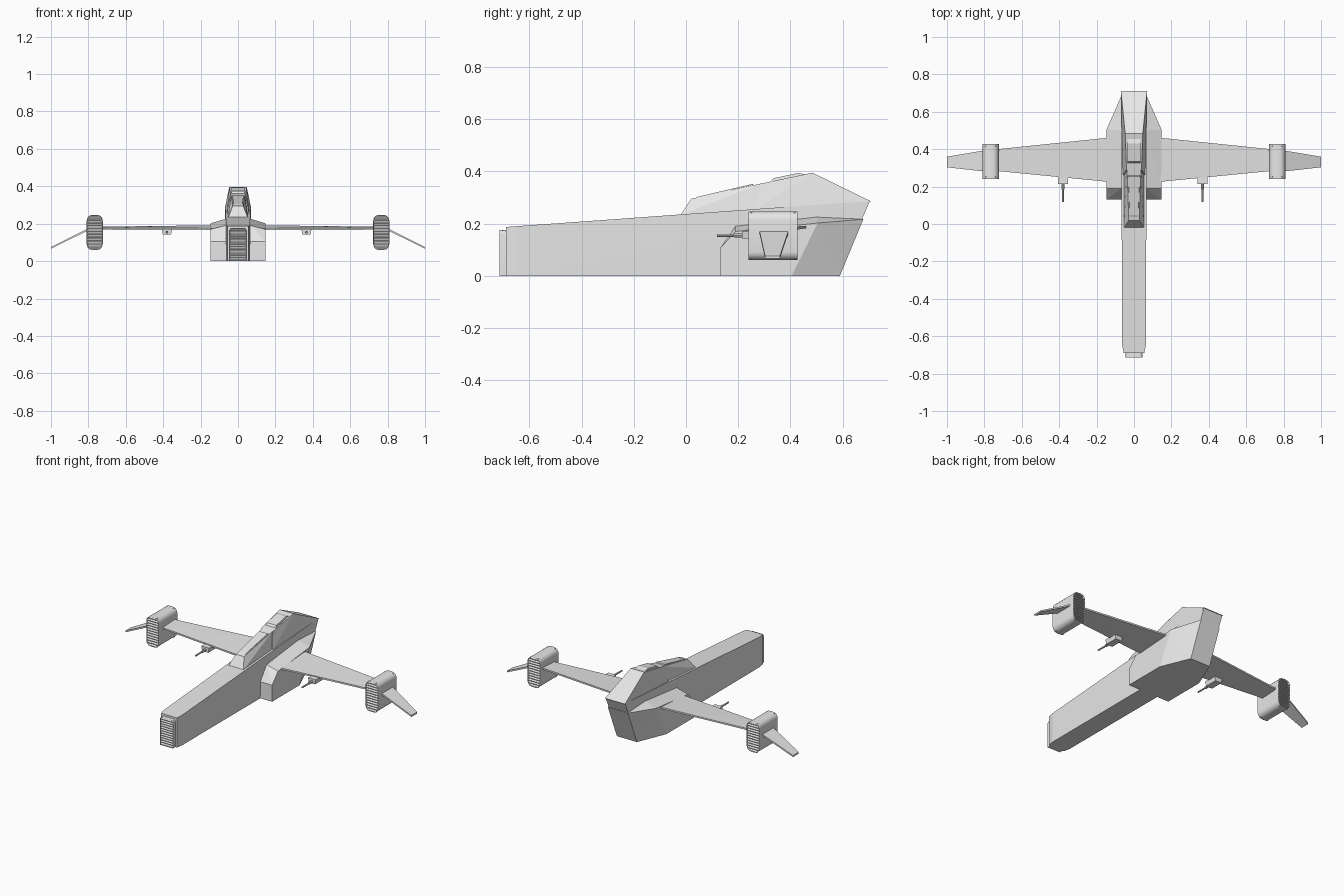
import bpy, bmesh, math
from mathutils import Vector

cube = bpy.data.objects.get("Cube")
if cube:
    bpy.data.objects.remove(cube, do_unlink=True)

GREY = (0.8, 0.8, 0.8, 1.0)
grey = bpy.data.materials.new("hull_grey")
grey.use_nodes = True
grey.diffuse_color = GREY
grey.node_tree.nodes["Principled BSDF"].inputs["Base Color"].default_value = GREY


def finish(name, bm):
    bmesh.ops.recalc_face_normals(bm, faces=bm.faces)
    mesh = bpy.data.meshes.new(name)
    bm.to_mesh(mesh)
    bm.free()
    mesh.materials.append(grey)
    obj = bpy.data.objects.new(name, mesh)
    bpy.context.collection.objects.link(obj)
    return obj


def hull(name, points, both=False):
    """Flat-sided convex solid; both=True adds the points mirrored in x."""
    bm = bmesh.new()
    pts = list(points)
    if both:
        pts += [(-x, y, z) for x, y, z in points]
    for p in pts:
        bm.verts.new(p)
    res = bmesh.ops.convex_hull(bm, input=bm.verts)
    bad = [v for v in set(res["geom_interior"] + res["geom_unused"])
           if isinstance(v, bmesh.types.BMVert)]
    bmesh.ops.delete(bm, geom=bad, context="VERTS")
    bmesh.ops.dissolve_limit(bm, angle_limit=0.01, verts=bm.verts, edges=bm.edges)
    return finish(name, bm)


def box(name, x, y, z):
    return hull(name, [(a, b, c) for a in x for b in y for c in z])


def vent(name, cx, half, y, z, r, corners, slats, ends):
    """Rounded housing with recessed ends filled by horizontal slats."""
    z0, z1 = z
    outline = []
    for sx, sz, start in ((1, 1, 0), (-1, 1, 90), (-1, -1, 180), (1, -1, 270)):
        if sz == -1 and corners == "top":
            outline.append((cx + sx * half, z0))
            continue
        for i in range(6):
            a = math.radians(start + i * 18)
            outline.append((cx + sx * (half - r) + r * math.cos(a),
                            (z1 - r if sz > 0 else z0 + r) + r * math.sin(a)))
    bm = bmesh.new()
    face = bm.faces.new([bm.verts.new((px, y[0], pz)) for px, pz in outline])
    ext = bmesh.ops.extrude_face_region(bm, geom=[face], use_keep_orig=True)
    bmesh.ops.translate(bm, vec=(0, y[1] - y[0], 0),
                        verts=[v for v in ext["geom"] if isinstance(v, bmesh.types.BMVert)])
    bmesh.ops.recalc_face_normals(bm, faces=bm.faces)
    for f in [f for f in bm.faces if abs(f.normal.y) > 0.9 and
              any(f.normal.y * e > 0 for e in ends)]:
        bmesh.ops.inset_individual(bm, faces=[f], thickness=0.004, depth=0)
        bmesh.ops.translate(bm, vec=f.normal * -0.012, verts=f.verts)
    obj = finish(name, bm)
    bpy.context.view_layer.objects.active = obj
    obj.select_set(True)
    bpy.ops.object.shade_smooth_by_angle(angle=math.radians(30))
    obj.select_set(False)
    # angled slats, shortened where the housing rounds off
    pitch = (z1 - z0) / slats
    for end in ends:
        ye = y[1] if end > 0 else y[0]
        for i in range(slats):
            zc = z0 + (i + 0.5) * pitch
            d = max(0, zc - (z1 - r), 0 if corners == "top" else z0 + r - zc)
            w = half - 0.003 - (r - math.sqrt(max(r * r - d * d, 0)))
            side = "rear" if end > 0 else "front"
            hull(f"{name}_{side}_slat_{i + 1}",
                 [(cx + s * w, ye - end * yo, zc + zo * pitch) for s in (1, -1)
                  for yo, zo in ((0.013, 0.38), (0.013, -0.38), (0.001, -0.38), (0.001, -0.1))])


# Long wedge fuselage and nose intake
hull("fuselage", [(0.055, -0.69, 0), (0.055, -0.69, 0.187),
                  (0.063, -0.65, 0), (0.063, -0.65, 0.19),
                  (0.065, 0.58, 0), (0.069, 0.705, 0.287)], both=True)
vent("nose_intake", 0, 0.045, (-0.715, -0.68), (0, 0.175), 0.014, "top", 12, (-1,))

# Engine block with tapered tail and bevelled shoulders
hull("engine_block", [(0.147, 0.13, 0), (0.147, 0.13, 0.105), (0.147, 0.19, 0.17),
                      (0.147, 0.405, 0), (0.147, 0.505, 0.202),
                      (0.07, 0.19, 0.19), (0.07, 0.59, 0), (0.07, 0.68, 0.217),
                      (0.07, 0.50, 0.225)], both=True)

# Cockpit: narrow windscreen, wider cabin, sloping tail fairing
hull("windscreen", [(0.053, -0.022, 0.232), (0.028, 0.02, 0.295),
                    (0.055, 0.29, 0.25), (0.037, 0.29, 0.354)], both=True)
hull("cabin", [(0.06, 0.26, 0.25), (0.04, 0.29, 0.354),
               (0.065, 0.485, 0.27), (0.047, 0.485, 0.395),
               (0.07, 0.71, 0.285)], both=True)
hull("roof_hatch", [(0.036, 0.325, 0.36), (0.034, 0.335, 0.374),
                    (0.034, 0.43, 0.394), (0.036, 0.46, 0.388)], both=True)
hull("canopy_pane", [(0.024, 0.04, 0.299), (0.031, 0.26, 0.348),
                     (0.023, 0.045, 0.303), (0.030, 0.255, 0.352)], both=True)

for s, side in ((1, "left"), (-1, "right")):
    # Thin tapered wing, rising slightly toward its trailing edge
    hull(f"{side}_wing", [(s * x, y, z + t) for x, y, z in
                          ((0.10, 0.222, 0.166), (0.10, 0.465, 0.182),
                           (0.75, 0.285, 0.168), (0.75, 0.398, 0.174))
                          for t in (0, 0.01)])
    # Wing pod with slatted ends
    vent(f"{side}_pod", s * 0.766, 0.043, (0.24, 0.427), (0.06, 0.247), 0.032,
         "all", 12, (-1, 1))
    # Drooping winglet
    hull(f"{side}_winglet", [(s * x, y, z + t) for x, y, z in
                             ((0.79, 0.28, 0.170), (0.79, 0.395, 0.170),
                              (1.0, 0.303, 0.066), (1.0, 0.360, 0.066))
                             for t in (0, 0.01)])
    # Gun under the wing
    gx = 0.366 if s > 0 else -0.38
    hull(f"{side}_gun_mount", [(gx + dx, y, z) for dx, z in
                               ((0.027, 0.172), (-0.027, 0.172), (0.022, 0.142), (-0.022, 0.142))
                               for y in (0.215, 0.30)])
    for part, r, y0, y1 in (("barrel", 0.005, 0.118, 0.25), ("sleeve", 0.008, 0.185, 0.25)):
        hull(f"{side}_gun_{part}",
             [(gx + r * math.cos(i * math.tau / 8), y,
               0.154 + r * math.sin(i * math.tau / 8)) for i in range(8) for y in (y0, y1)])
